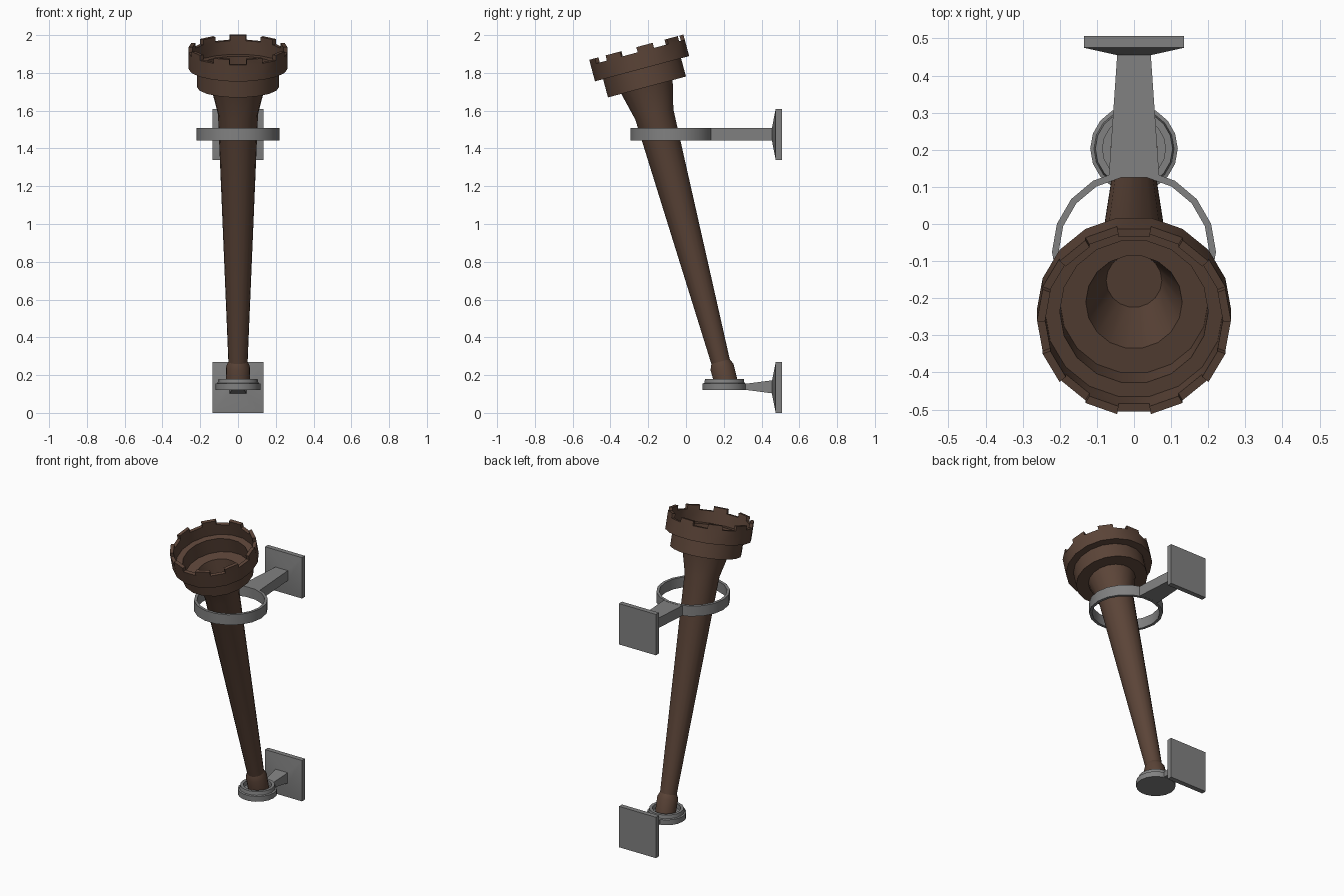
import bpy, bmesh, math
from mathutils import Vector

if "Cube" in bpy.data.objects:
    bpy.data.objects.remove(bpy.data.objects["Cube"])

SIDES = 18


def material(name, rgb):
    m = bpy.data.materials.new(name)
    m.diffuse_color = (*rgb, 1)
    m.use_nodes = True
    m.node_tree.nodes["Principled BSDF"].inputs["Base Color"].default_value = m.diffuse_color
    return m


WOOD = material("dark brown wood", (0.105, 0.058, 0.039))
IRON = material("grey iron", (0.22, 0.22, 0.22))


def finish(bm, name, mat, loc=(0, 0, 0), tilt=0.0):
    bmesh.ops.recalc_face_normals(bm, faces=bm.faces)
    me = bpy.data.meshes.new(name)
    bm.to_mesh(me)
    bm.free()
    me.materials.append(mat)
    ob = bpy.data.objects.new(name, me)
    bpy.context.collection.objects.link(ob)
    ob.location, ob.rotation_euler = loc, (tilt, 0, 0)
    bpy.ops.object.select_all(action='DESELECT')
    ob.select_set(True)
    bpy.context.view_layer.objects.active = ob
    bpy.ops.object.shade_smooth_by_angle(angle=math.radians(25))
    return ob


def lathe(profile, closed=False):
    """Turn (radius, height) points round z; a closed profile gives a ring."""
    bm = bmesh.new()
    rings = []
    for r, z in profile:
        if r == 0:
            rings.append([bm.verts.new((0, 0, z))] * SIDES)
        else:
            rings.append([bm.verts.new((r * math.cos(a), r * math.sin(a), z))
                          for a in (math.tau * i / SIDES for i in range(SIDES))])
    pairs = list(zip(rings, rings[1:]))
    if closed:
        pairs.append((rings[-1], rings[0]))
    for lo, hi in pairs:
        for i in range(SIDES):
            j = (i + 1) % SIDES
            corners = list(dict.fromkeys((lo[i], lo[j], hi[j], hi[i])))
            bm.faces.new(corners)
    return bm


def loft_y(name, sections, z):
    """Bridge rectangles (y, half width, half height) along y."""
    bm = bmesh.new()
    rings = [[bm.verts.new((sx * w, y, sz * h))
              for sx, sz in ((-1, -1), (1, -1), (1, 1), (-1, 1))]
             for y, w, h in sections]
    for a, b in zip(rings, rings[1:]):
        for i in range(4):
            bm.faces.new((a[i], a[(i + 1) % 4], b[(i + 1) % 4], b[i]))
    bm.faces.new(rings[0])
    bm.faces.new(rings[-1])
    return finish(bm, name, IRON, (0, 0, z))


# Torch: one turned shell, foot, shaft, flare, two-step head, hollow bowl
TOP = 1.79
torch = lathe([(0, -0.045), (0.062, -0.045), (0.064, 0.065), (0.051, 0.095),
               (0.106, 1.45), (0.143, 1.60), (0.217, 1.60), (0.217, 1.70),
               (0.262, 1.70), (0.262, TOP), (0.240, TOP), (0.240, 1.715),
               (0.200, 1.715), (0.200, 1.615), (0.130, 1.615),
               (0.075, 1.39), (0, 1.39)])
# Teeth on the rim: raise every other segment of the top band
torch.faces.ensure_lookup_table()
band = [f for f in torch.faces if all(abs(v.co.z - TOP) < 1e-4 for v in f.verts)]
band.sort(key=lambda f: math.atan2(f.calc_center_median().x, f.calc_center_median().y)
          % math.tau + 0.0)
back = max(range(SIDES), key=lambda i: band[i].calc_center_median().y)
teeth = [band[(back + 2 * k) % SIDES] for k in range(SIDES // 2)]
ext = bmesh.ops.extrude_discrete_faces(torch, faces=teeth)
for f in ext["faces"]:
    bmesh.ops.translate(torch, verts=f.verts[:], vec=Vector((0, 0, 0.028)))
finish(torch, "torch", WOOD, (0, 0.2075, 0.18), math.radians(15))

# Upper holding ring
finish(lathe([(0.221, -0.034), (0.221, 0.034), (0.203, 0.034), (0.203, -0.034)], True),
       "upper_ring", IRON, (0, -0.075, 1.475))

# Lower stepped cup
finish(lathe([(0, 0.12), (0.118, 0.12), (0.118, 0.155), (0.108, 0.158),
              (0.104, 0.18), (0.085, 0.18), (0.085, 0.15), (0, 0.15)]),
       "lower_cup", IRON, (0, 0.203, 0))

# Arms and wall plates
loft_y("upper_arm", [(0.128, 0.068, 0.033), (0.46, 0.045, 0.033)], 1.475)
loft_y("lower_arm", [(0.30, 0.03, 0.014), (0.46, 0.045, 0.035)], 0.138)
for name, z in (("upper_wall_plate", 1.475), ("lower_wall_plate", 0.135)):
    loft_y(name, [(0.455, 0.045, 0.034), (0.475, 0.135, 0.135),
                  (0.507, 0.135, 0.135)], z)
